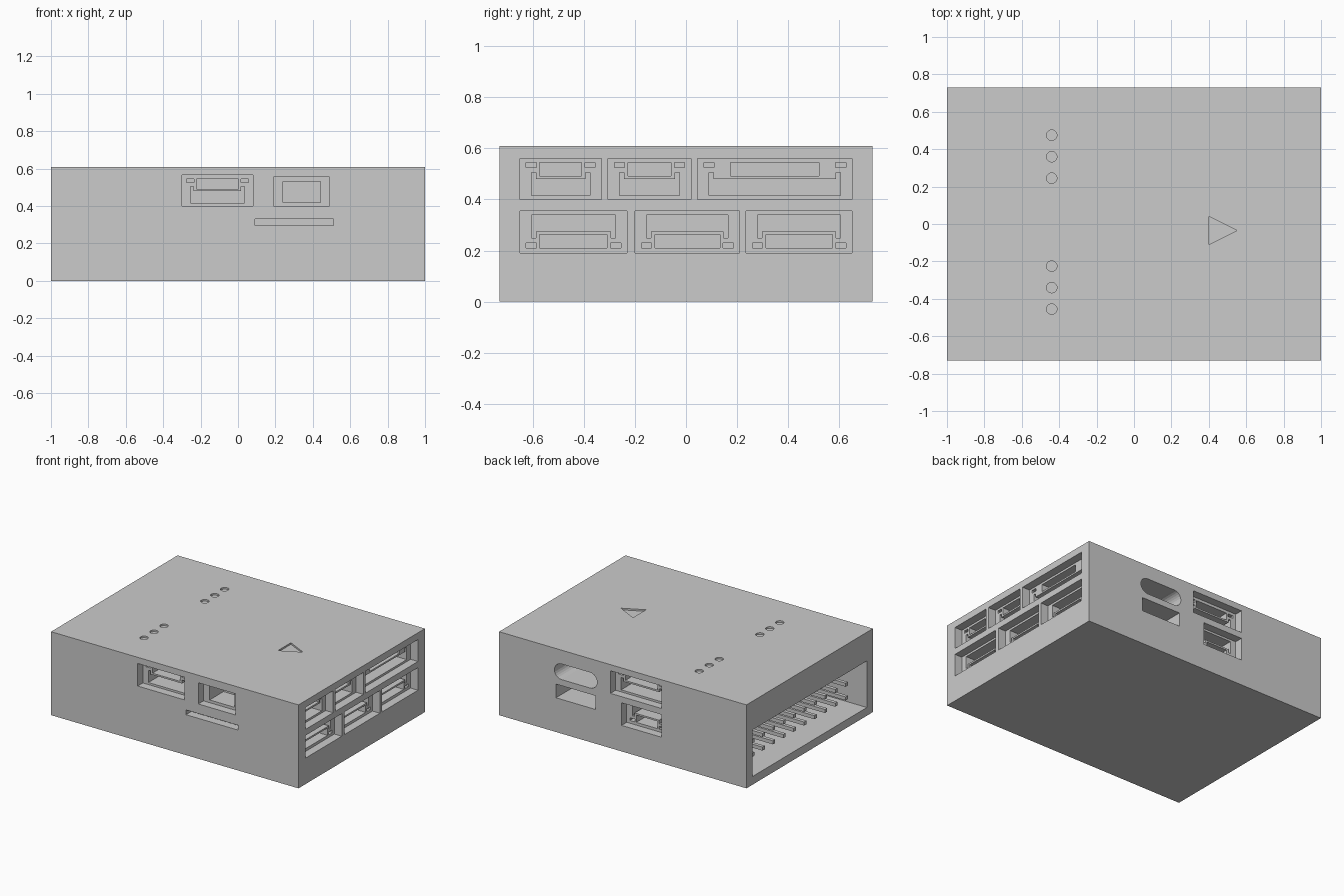
import bpy, bmesh, math
from mathutils import Vector

cube = bpy.data.objects.get("Cube")
if cube:
    bpy.data.objects.remove(cube, do_unlink=True)

X, Y, H = 1.0, 0.73, 0.61

grey = bpy.data.materials.new("plain grey")
grey.use_nodes = True
colour = (0.6, 0.6, 0.6, 1)
grey.diffuse_color = colour
grey.node_tree.nodes["Principled BSDF"].inputs["Base Color"].default_value = colour

# Map face coordinates and depth below that face to space
SIDES = {
    "front": lambda u, v, d: (u, -Y + d, v),
    "back": lambda u, v, d: (u, Y - d, v),
    "right": lambda u, v, d: (X - d, u, v),
    "left": lambda u, v, d: (-X + d, u, v),
    "top": lambda u, v, d: (u, v, H - d),
}


def prism(bm, side, points, d0, d1):
    place = SIDES[side]
    rings = [[bm.verts.new(place(u, v, d)) for u, v in points] for d in (d0, d1)]
    bm.faces.new(rings[0])
    bm.faces.new(rings[1])
    n = len(points)
    for i in range(n):
        j = (i + 1) % n
        bm.faces.new((rings[0][i], rings[0][j], rings[1][j], rings[1][i]))


def rect(u0, u1, v0, v1):
    return [(u0, v0), (u1, v0), (u1, v1), (u0, v1)]


def arc(u, v, r, start, end, steps):
    return [(u + r * math.cos(start + (end - start) * i / steps),
             v + r * math.sin(start + (end - start) * i / steps)) for i in range(steps + 1)]


def make_object(name, bm):
    bmesh.ops.recalc_face_normals(bm, faces=bm.faces)
    mesh = bpy.data.meshes.new(name)
    bm.to_mesh(mesh)
    bm.free()
    mesh.materials.append(grey)
    obj = bpy.data.objects.new(name, mesh)
    bpy.context.collection.objects.link(obj)
    return obj


def carve(target, bm):
    cutter = make_object("cutter", bm)
    cutter.hide_render = True
    mod = target.modifiers.new("carve", "BOOLEAN")
    mod.operation = "DIFFERENCE"
    mod.solver = "EXACT"
    mod.object = cutter
    bpy.context.view_layer.objects.active = target
    bpy.ops.object.modifier_apply(modifier=mod.name)
    bpy.data.objects.remove(cutter, do_unlink=True)


# Case
bm = bmesh.new()
prism(bm, "top", rect(-X, X, -Y, Y), 0, H)
case = make_object("case", bm)

outer, inner = bmesh.new(), bmesh.new()
OUT, RIM, DEEP = -0.05, 0.06, 0.22


def socket(side, u0, u1, z0, z1, flip=False, inset=0.078):
    """Recess with a wide forked slot, a smaller slot and two latch holes."""
    prism(outer, side, rect(u0, u1, z0, z1), OUT, RIM)

    def z(h):
        return z1 - h if flip else z0 + h
    a, b = u0 + 0.045, u1 - 0.045
    fork = [(a, z(.015)), (b, z(.015)), (b, z(.105)), (b - .018, z(.105)),
            (b - .018, z(.08)), (a + .018, z(.08)), (a + .018, z(.105)), (a, z(.105))]
    prism(inner, side, fork, RIM / 2, DEEP)
    prism(inner, side, rect(u0 + inset, u1 - inset, z(.092), z(.145)), RIM / 2, DEEP)
    for c in (u0 + 0.045, u1 - 0.045):
        prism(inner, side, rect(c - .02, c + .02, z(.125), z(.145)), RIM / 2, RIM + .05)


# Sockets on the right side, in two rows
for u0, u1, inset in ((-.65, -.33, .078), (-.305, .02, .078), (.045, .65, .13)):
    socket("right", u0, u1, .40, .56, inset=inset)
for u0, u1 in ((-.65, -.23), (-.20, .21), (.235, .65)):
    socket("right", u0, u1, .19, .355, flip=True)

# Front openings
socket("front", -.30, .08, .40, .565)
prism(outer, "front", rect(.19, .49, .40, .555), OUT, RIM)
prism(inner, "front", rect(.24, .44, .42, .53), RIM / 2, DEEP)
prism(outer, "front", rect(.09, .51, .295, .33), OUT, RIM)

# Back openings
socket("back", -.315, .10, .40, .565)
socket("back", -.315, .01, .19, .355, flip=True)
prism(outer, "back", rect(.22, .54, .25, .35), OUT, DEEP)
q = math.pi / 2
prism(outer, "back", arc(.495, .452, .057, -q, q, 12) + arc(.265, .452, .057, q, 3 * q, 12),
      OUT, DEEP)

# Shallow marks on top: two rows of dots and a triangle
for y in (-.34, .36):
    for k in (-1, 0, 1):
        prism(outer, "top", arc(-.44, y + k * .115, .028, 0, 4 * q, 24)[:-1], OUT, .012)
prism(outer, "top", [(.40, -.11), (.55, -.035), (.40, .04)], OUT, .012)

# Wide bay on the left side
BAY = 0.4
prism(outer, "left", rect(-.66, .66, .06, .40), OUT, BAY)

carve(case, outer)
carve(case, inner)

# Contact pins inside the bay
bm = bmesh.new()
w = 0.013
for i in range(11):
    y = -.6 + .12 * i
    for z in (.12, .22, .32):
        prism(bm, "left", rect(y - w, y + w, z - w, z + w), .12, BAY + .01)
    prism(bm, "left", rect(y - w, y + w, .32 + w, .41), .15, .15 + 2 * w)
make_object("contact_pins", bm)
